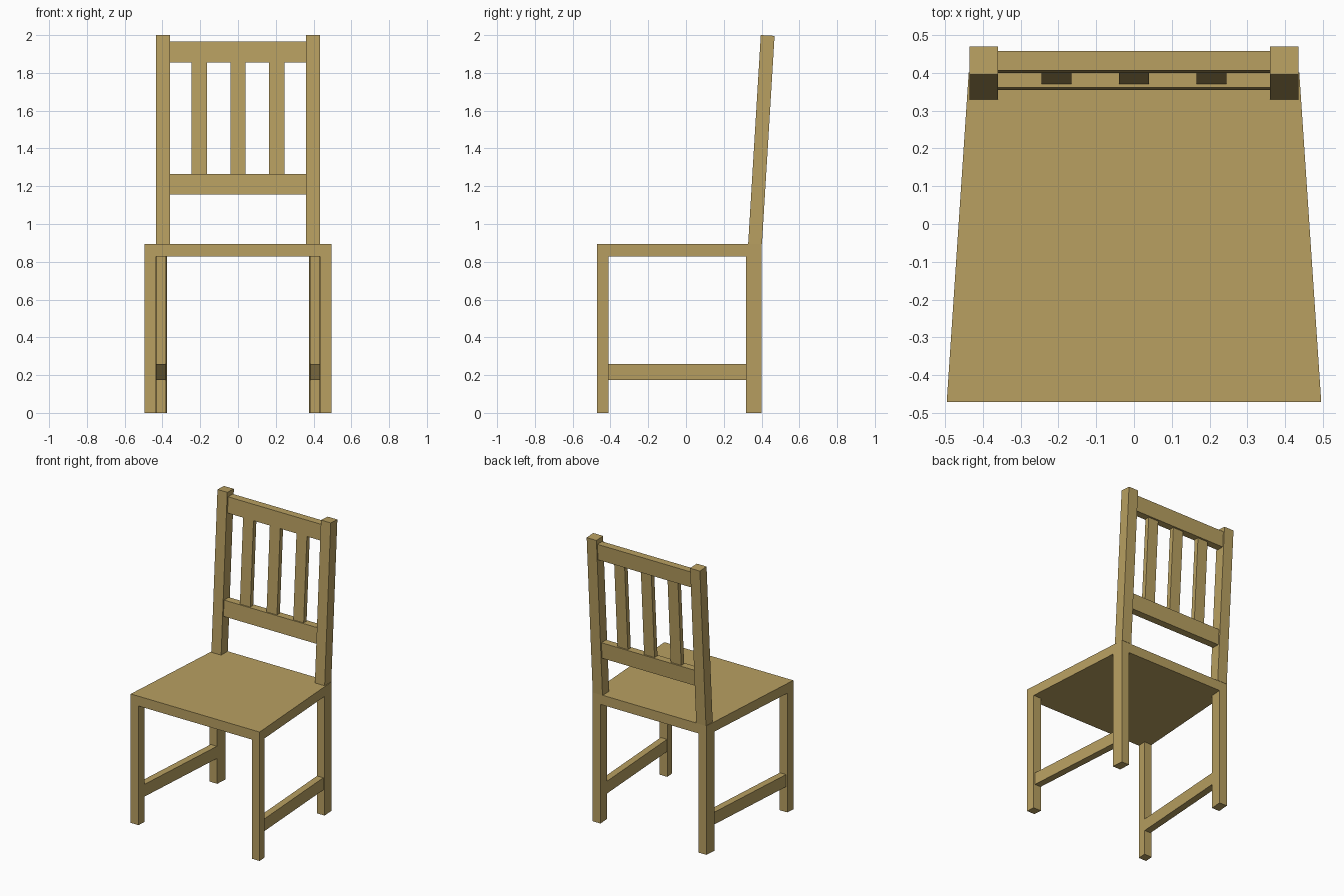
import bpy
import bmesh

if "Cube" in bpy.data.objects:
    bpy.data.objects.remove(bpy.data.objects["Cube"], do_unlink=True)

# Single wood colour
wood = bpy.data.materials.new("pale_wood")
wood.use_nodes = True
colour = (0.48, 0.35, 0.12, 1)
wood.diffuse_color = colour
wood.node_tree.nodes["Principled BSDF"].inputs["Base Color"].default_value = colour

SEAT_BOTTOM, SEAT_TOP = 0.827, 0.895
FRONT, BACK = -0.47, 0.40
LEAN = 0.0605


def solid(name, bottom, top):
    """Closed block between two four-cornered outlines."""
    bm = bmesh.new()
    low = [bm.verts.new(p) for p in bottom]
    high = [bm.verts.new(p) for p in top]
    bm.faces.new(low)
    bm.faces.new(high)
    for i in range(4):
        j = (i + 1) % 4
        bm.faces.new((low[i], low[j], high[j], high[i]))
    bmesh.ops.recalc_face_normals(bm, faces=bm.faces)
    mesh = bpy.data.meshes.new(name)
    bm.to_mesh(mesh)
    bm.free()
    mesh.materials.append(wood)
    obj = bpy.data.objects.new(name, mesh)
    bpy.context.collection.objects.link(obj)
    return obj


def half_width(y):
    """Half the seat width, which tapers towards the back."""
    return 0.495 + (0.437 - 0.495) * (y - FRONT) / (BACK - FRONT)


def side_block(name, side, outer, inner, y0, y1, z0, z1):
    """Upright block following the tapered seat side, set in from it."""
    plan = [(side * (half_width(y) - inset), y)
            for y, inset in ((y0, outer), (y1, outer), (y1, inner), (y0, inner))]
    solid(name, [(x, y, z0) for x, y in plan], [(x, y, z1) for x, y in plan])


def leaning_block(name, x0, x1, inset, depth, z0, z1, drop=0):
    """Block tilted backwards along the line of the back posts."""
    def outline(z, fall):
        y = 0.329 + inset + LEAN * (z - SEAT_TOP)
        return [(x0, y, z), (x1, y, z), (x1, y + depth, z - fall), (x0, y + depth, z - fall)]
    return solid(name, outline(z0, 0), outline(z1, drop))


# Tapered seat
solid("seat", *[[(s * half_width(y), y, z) for s, y in
                 ((-1, FRONT), (1, FRONT), (1, BACK), (-1, BACK))]
                for z in (SEAT_BOTTOM, SEAT_TOP)])

# Legs, side stretchers and back posts
for label, side in (("left", 1), ("right", -1)):
    side_block(label + "_front_leg", side, 0, 0.06, FRONT, -0.41, 0, SEAT_BOTTOM)
    side_block(label + "_back_leg", side, 0, 0.06, 0.318, BACK, 0, SEAT_BOTTOM)
    side_block(label + "_stretcher", side, 0.01, 0.058, -0.41, 0.318, 0.175, 0.26)
    x0, x1 = sorted((side * 0.36, side * 0.435))
    leaning_block(label + "_back_post", x0, x1, 0, 0.073, SEAT_TOP, 2.0, 0.004)

# Backrest rails
leaning_block("lower_back_rail", -0.36, 0.36, 0.01, 0.052, 1.155, 1.265)
leaning_block("top_back_rail", -0.36, 0.36, 0.012, 0.052, 1.855, 1.965)

# Backrest slats
for label, x in (("right", -0.205), ("middle", 0), ("left", 0.205)):
    leaning_block(label + "_slat", x - 0.04, x + 0.04, 0.019, 0.032, 1.265, 1.855)
